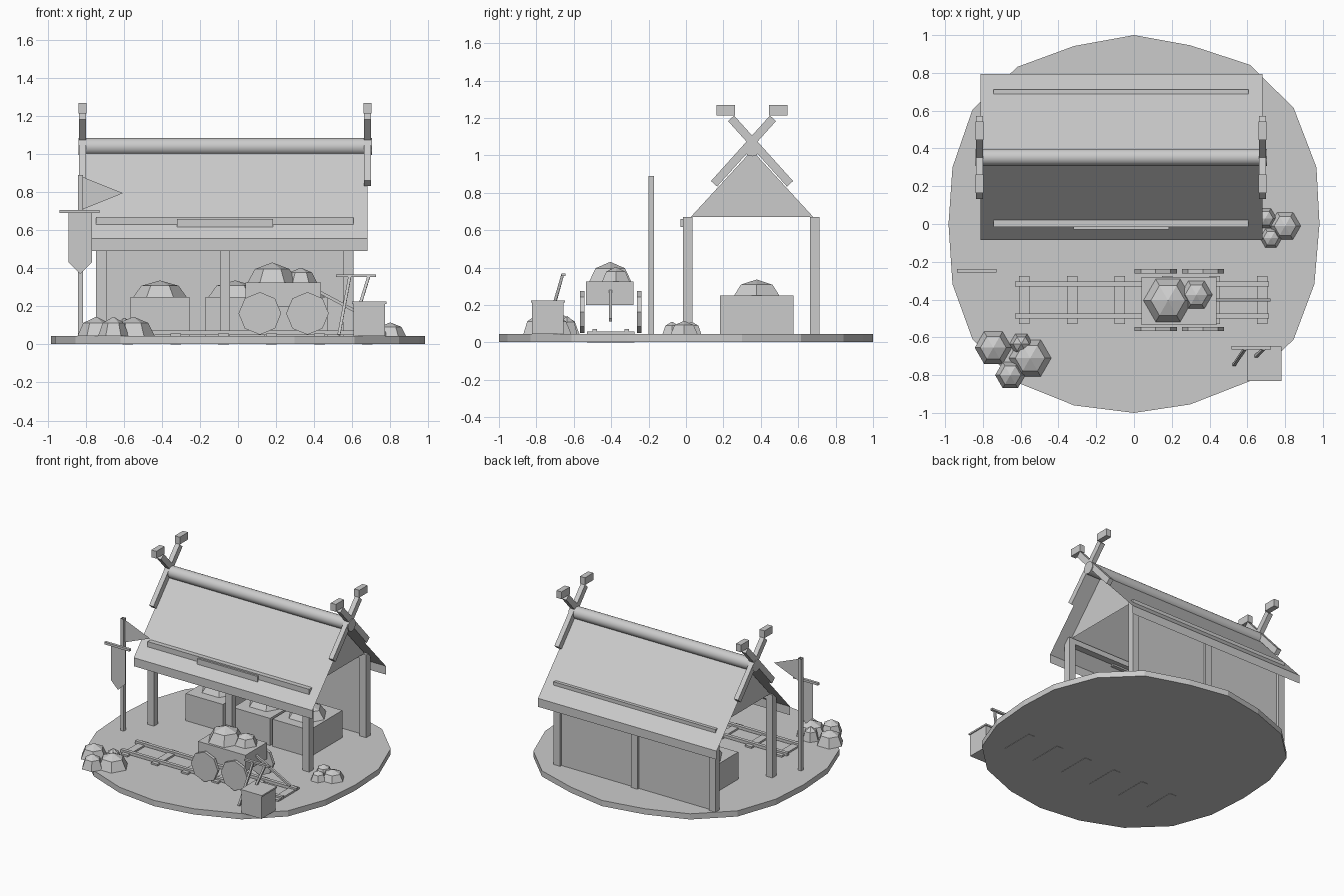
import bpy, bmesh, math
from mathutils import Vector

if "Cube" in bpy.data.objects:
    bpy.data.objects.remove(bpy.data.objects["Cube"])

mat = bpy.data.materials.new("plain_grey")
mat.diffuse_color = (0.6, 0.6, 0.6, 1)
mat.use_nodes = True
mat.node_tree.nodes["Principled BSDF"].inputs["Base Color"].default_value = mat.diffuse_color


def mesh(name, verts, faces, fix=True):
    me = bpy.data.meshes.new(name)
    me.from_pydata(verts, [], faces)
    if fix:
        bm = bmesh.new()
        bm.from_mesh(me)
        bmesh.ops.recalc_face_normals(bm, faces=bm.faces)
        bm.to_mesh(me)
        bm.free()
    me.materials.append(mat)
    ob = bpy.data.objects.new(name, me)
    bpy.context.collection.objects.link(ob)
    return ob


def box(name, x0, x1, y0, y1, z0, z1, open_axis=None):
    """Box; open_axis leaves the two ends along that axis open."""
    v = [(x, y, z) for x in (x0, x1) for y in (y0, y1) for z in (z0, z1)]
    ends = {'x': [(0, 1, 3, 2), (4, 6, 7, 5)], 'y': [(0, 4, 5, 1), (2, 3, 7, 6)], 'z': [(0, 2, 6, 4), (1, 5, 7, 3)]}
    return mesh(name, v, [f for k in ends if k != open_axis for f in ends[k]])


def bar(name, a, b, w, h):
    """Rectangular bar from a to b, w wide sideways and h deep."""
    a, b = Vector(a), Vector(b)
    d = (b - a).normalized()
    up = Vector((1, 0, 0)) if abs(d.x) < 0.5 else Vector((0, 1, 0))
    s = (up - d * up.dot(d)).normalized()
    t = d.cross(s)
    v = [p + s * i * w / 2 + t * j * h / 2 for p in (a, b) for i, j in ((-1, -1), (1, -1), (1, 1), (-1, 1))]
    f = [(0, 1, 2, 3), (4, 5, 6, 7)] + [(i, (i + 1) % 4, 4 + (i + 1) % 4, 4 + i) for i in range(4)]
    return mesh(name, v, f)


def rings(name, layers, n, centre, axis='z', phase=0.0):
    """Stack of n-sided rings (radius, offset) along an axis, with end caps."""
    cx, cy, cz = centre
    v = []
    for r, o in layers:
        for i in range(n):
            a = math.tau * i / n + phase
            p, q = r * math.cos(a), r * math.sin(a)
            d = {'z': (p, q, o), 'y': (p, o, q), 'x': (o, p, q)}[axis]
            v.append((cx + d[0], cy + d[1], cz + d[2]))
    f = [tuple(range(n)), tuple(range(len(v) - n, len(v)))]
    for k in range(len(layers) - 1):
        f += [(k * n + i, k * n + (i + 1) % n, (k + 1) * n + (i + 1) % n, (k + 1) * n + i) for i in range(n)]
    return mesh(name, v, f)


def rock(name, x, y, z, r, h):
    return rings(name, [(r, 0), (r * 0.7, h * 0.68), (0.002, h)], 6, (x, y, z))


# Ground disc with a slightly uneven rim
G = 0.045
rim = [(0.982, 0), (0.966, 0.3), (0.845, 0.615), (0.613, 0.843), (0.298, 0.946), (0, 1),
       (-0.318, 0.942), (-0.617, 0.832), (-0.855, 0.606), (-0.961, 0.3), (-0.982, 0),
       (-0.961, -0.318), (-0.855, -0.61), (-0.617, -0.84), (-0.318, -0.96), (0, -1),
       (0.298, -0.955), (0.613, -0.832), (0.845, -0.612), (0.955, -0.318)]
n = len(rim)
mesh("ground_disc", [(x, y, z) for z in (0.002, G) for x, y in rim],
     [tuple(range(n)), tuple(range(n, 2 * n))] +
     [(i, (i + 1) % n, n + (i + 1) % n, n + i) for i in range(n)])

# Hut frame: posts, eave beams, back wall, gables
YC, X0, X1 = 0.353, -0.745, 0.606
for y0, y1, side in ((-0.016, 0.034, "front"), (0.664, 0.713, "back")):
    for x in (-0.745, -0.095, 0.552):
        box(side + "_post", x, x + 0.054, y0, y1, G, 0.67)
    box(side + "_eave_beam", X0, X1, y0, y1, 0.63, 0.67)
mesh("back_wall", [(X0, 0.696, G), (X1, 0.696, G), (X1, 0.696, 0.65), (X0, 0.696, 0.65)], [(0, 1, 2, 3)], False)
for x in (X0 + 0.025, X1 - 0.025):
    mesh("gable", [(x, 0.025, 0.67), (x, 0.681, 0.67), (x, YC, 1.027)], [(0, 1, 2)], False)
box("eave_plate", -0.32, 0.184, -0.03, 0.0, 0.618, 0.66)

# Thin folded roof with hanging eave strips
section = [(-0.084, 0.492), (-0.084, 0.556), (YC, 1.034), (0.794, 0.556), (0.794, 0.492)]
mesh("roof", [(x, y, z) for x in (-0.812, 0.68) for y, z in section],
     [(i, 5 + i, 6 + i, 1 + i) for i in range(4)], False)

# Ridge pole
ridge = rings("ridge_pole", [(0.045, -0.838), (0.045, 0.705)], 20, (0, YC, 1.04), 'x')
bpy.context.view_layer.objects.active = ridge
ridge.select_set(True)
bpy.ops.object.shade_smooth_by_angle(angle=math.radians(40))

# Crossed gable boards with block heads
for x in (-0.818, 0.681):
    for s in (-1, 1):
        bar("crossed_board", (x, YC + s * 0.203, 0.848), (x, YC - s * 0.112, 1.198), 0.036, 0.044)
        y = YC + s * 0.14
        box("board_head", x - 0.021, x + 0.021, y - 0.049, y + 0.049, 1.213, 1.268)

# Supply crates under the roof, heaped with ore
for x in (-0.41, -0.015, 0.315):
    box("ore_crate", x - 0.155, x + 0.155, 0.183, 0.574, G, 0.25)
    rock("crate_ore", x, 0.378, 0.25, 0.14, 0.086)

# Track
for i in range(6):
    x = -0.58 + i * 0.252
    box("track_tie", x - 0.028, x + 0.028, -0.53, -0.275, 0.0, 0.058)
for y in (-0.317, -0.488):
    box("track_rail", -0.63, 0.715, y - 0.013, y + 0.013, 0.05, 0.072)

# Mine cart
box("cart_body", 0.04, 0.437, -0.535, -0.28, 0.2, 0.325)
for x in (0.115, 0.365):
    for y in (-0.555, -0.25):
        rings("cart_wheel", [(0.112, -0.011), (0.112, 0.011)], 8, (x, y, 0.163), 'y')
bar("cart_handle", (0.43, -0.403, 0.275), (0.72, -0.403, 0.12), 0.016, 0.016)
rock("cart_ore_large", 0.18, -0.405, 0.325, 0.13, 0.105)
rock("cart_ore_small", 0.33, -0.375, 0.325, 0.085, 0.078)

# Loose rock piles
for x, y, r, h in ((-0.745, -0.655, 0.098, 0.1), (-0.55, -0.71, 0.112, 0.1), (-0.597, -0.635, 0.062, 0.095),
                   (-0.655, -0.8, 0.08, 0.1), (0.8, -0.01, 0.083, 0.07), (0.725, -0.075, 0.058, 0.065),
                   (0.695, 0.03, 0.06, 0.065)):
    rock("loose_rock", x, y, G, r, h)

# Tool box with two leaning tools
box("tool_box", 0.607, 0.773, -0.823, -0.655, G, 0.215)
box("tool_box_rim", 0.6, 0.78, -0.83, -0.648, 0.213, 0.225)
bar("tool_handle", (0.53, -0.745, 0.05), (0.588, -0.66, 0.36), 0.015, 0.015)
bar("tool_handle", (0.635, -0.71, 0.19), (0.688, -0.66, 0.36), 0.015, 0.015)
box("tool_head", 0.515, 0.725, -0.665, -0.645, 0.354, 0.368)

# Flag pole, pennant, and hanging banner
box("flag_pole", -0.842, -0.814, -0.201, -0.172, G, 0.89, 'z')
mesh("pennant", [(-0.815, -0.185, 0.88), (-0.605, -0.185, 0.795), (-0.815, -0.185, 0.71)], [(0, 1, 2)], False)
box("banner_bar", -0.937, -0.727, -0.257, -0.237, 0.69, 0.707, 'x')
mesh("banner", [(x, -0.247, z) for x, z in ((-0.89, 0.695), (-0.89, 0.43), (-0.83, 0.37), (-0.768, 0.43), (-0.768, 0.695))],
     [(0, 1, 2, 3, 4)], False)
